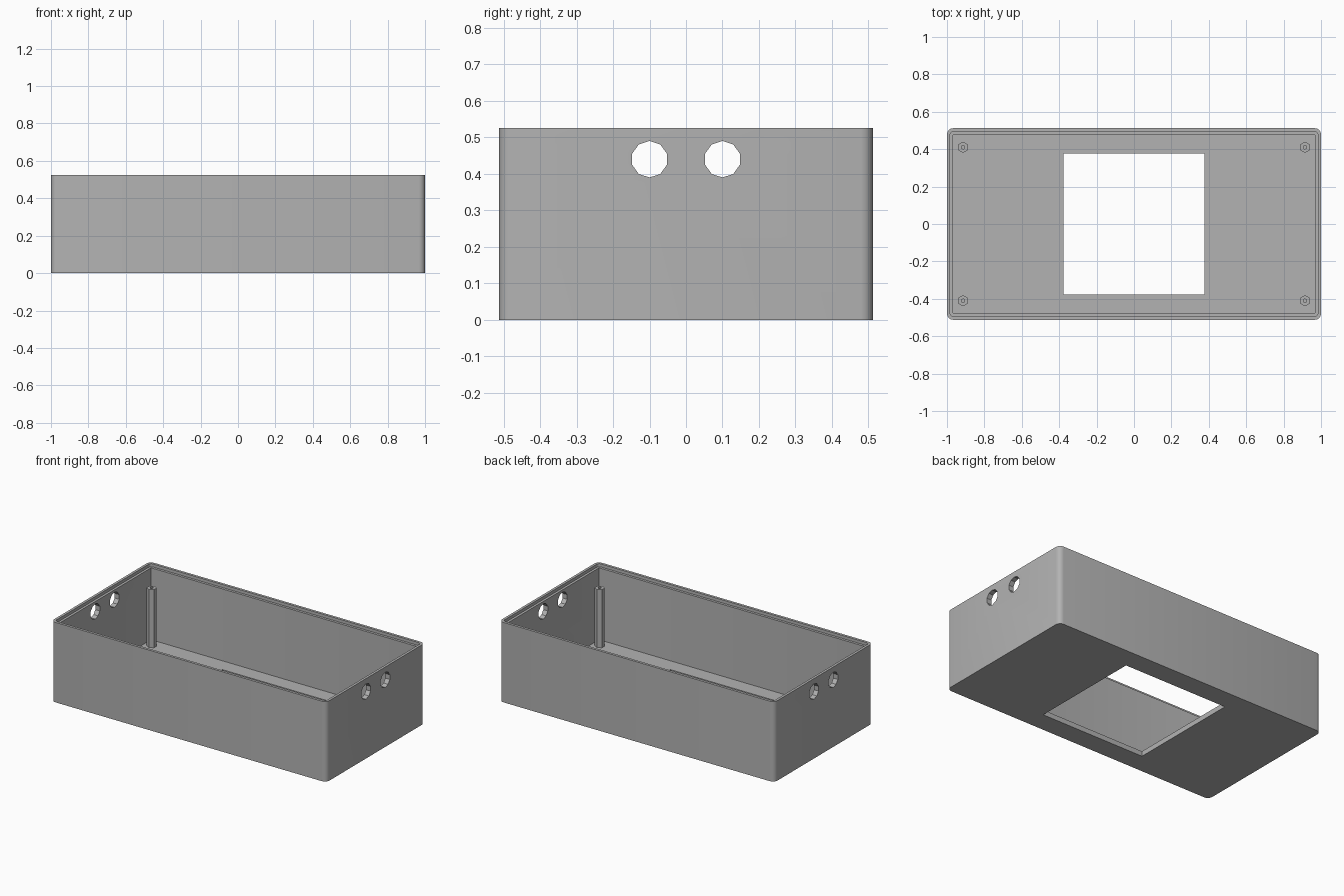
import bpy, bmesh, math

if "Cube" in bpy.data.objects:
    bpy.data.objects.remove(bpy.data.objects["Cube"])

HX, HY, H = 1.0, 0.512, 0.525   # outer half sizes and height
FLOOR = 0.033                   # floor thickness

grey = bpy.data.materials.new("plain grey")
grey.diffuse_color = (0.45, 0.45, 0.45, 1)
grey.use_nodes = True
grey.node_tree.nodes["Principled BSDF"].inputs["Base Color"].default_value = grey.diffuse_color


def rounded_rect(inset, radius, z, seg=4):
    """Ring of points around a rounded rectangle."""
    hx, hy = HX - inset, HY - inset
    pts = []
    for i, (sx, sy) in enumerate([(1, 1), (-1, 1), (-1, -1), (1, -1)]):
        for k in range(seg + 1):
            a = math.pi / 2 * (i + k / seg)
            pts.append((sx * (hx - radius) + radius * math.cos(a),
                        sy * (hy - radius) + radius * math.sin(a), z))
    return pts


def polygon(radius, sides, z):
    """Regular polygon with a corner pointing along +y."""
    return [(radius * math.cos(math.pi / 2 + 2 * math.pi * k / sides),
             radius * math.sin(math.pi / 2 + 2 * math.pi * k / sides), z)
            for k in range(sides)]


def loft(name, rings):
    """Skin a list of rings and close both ends."""
    bm = bmesh.new()
    vs = [[bm.verts.new(p) for p in r] for r in rings]
    n = len(rings[0])
    for a, b in zip(vs, vs[1:]):
        for k in range(n):
            j = (k + 1) % n
            bm.faces.new((a[k], a[j], b[j], b[k]))
    bm.faces.new(vs[0][::-1])
    bm.faces.new(vs[-1])
    bmesh.ops.recalc_face_normals(bm, faces=bm.faces)
    me = bpy.data.meshes.new(name)
    bm.to_mesh(me)
    bm.free()
    me.materials.append(grey)
    ob = bpy.data.objects.new(name, me)
    bpy.context.collection.objects.link(ob)
    return ob


def cut(target, cutter):
    """Subtract the cutter, then remove it."""
    mod = target.modifiers.new("cut", 'BOOLEAN')
    mod.operation, mod.solver, mod.object = 'DIFFERENCE', 'EXACT', cutter
    bpy.context.view_layer.objects.active = target
    bpy.ops.object.modifier_apply(modifier=mod.name)
    bpy.data.objects.remove(cutter)


# Open case with a stepped rim for the lid
case = loft("case", [
    rounded_rect(0, 0.033, 0),
    rounded_rect(0, 0.033, H),
    rounded_rect(0.017, 0.018, H),
    rounded_rect(0.017, 0.018, H - 0.02),
    rounded_rect(0.033, 0.004, H - 0.02),
    rounded_rect(0.033, 0.004, FLOOR),
])

# Square window through the floor
bpy.ops.mesh.primitive_cube_add(size=1)
window = bpy.context.object
window.scale = (0.755, 0.755, 0.2)
cut(case, window)

# Pairs of ten-sided cable holes through both end walls
for y in (-0.1, 0.1):
    hole = loft("hole_cutter", [polygon(0.05, 10, -1.2), polygon(0.05, 10, 1.2)])
    hole.rotation_euler = (math.pi / 2, 0, math.pi / 2)
    hole.location = (0, y, 0.44)
    cut(case, hole)

bpy.ops.object.select_all(action='DESELECT')
case.select_set(True)
bpy.context.view_layer.objects.active = case
bpy.ops.object.shade_smooth_by_angle(angle=math.radians(30))

# Hexagonal screw posts with a pilot hole
for sx in (-1, 1):
    for sy in (-1, 1):
        post = loft("screw_post", [
            polygon(0.03, 6, FLOOR - 0.005), polygon(0.03, 6, 0.415),
            polygon(0.01, 6, 0.415), polygon(0.01, 6, FLOOR + 0.002)])
        post.location = (sx * 0.914, sy * 0.41, 0)
